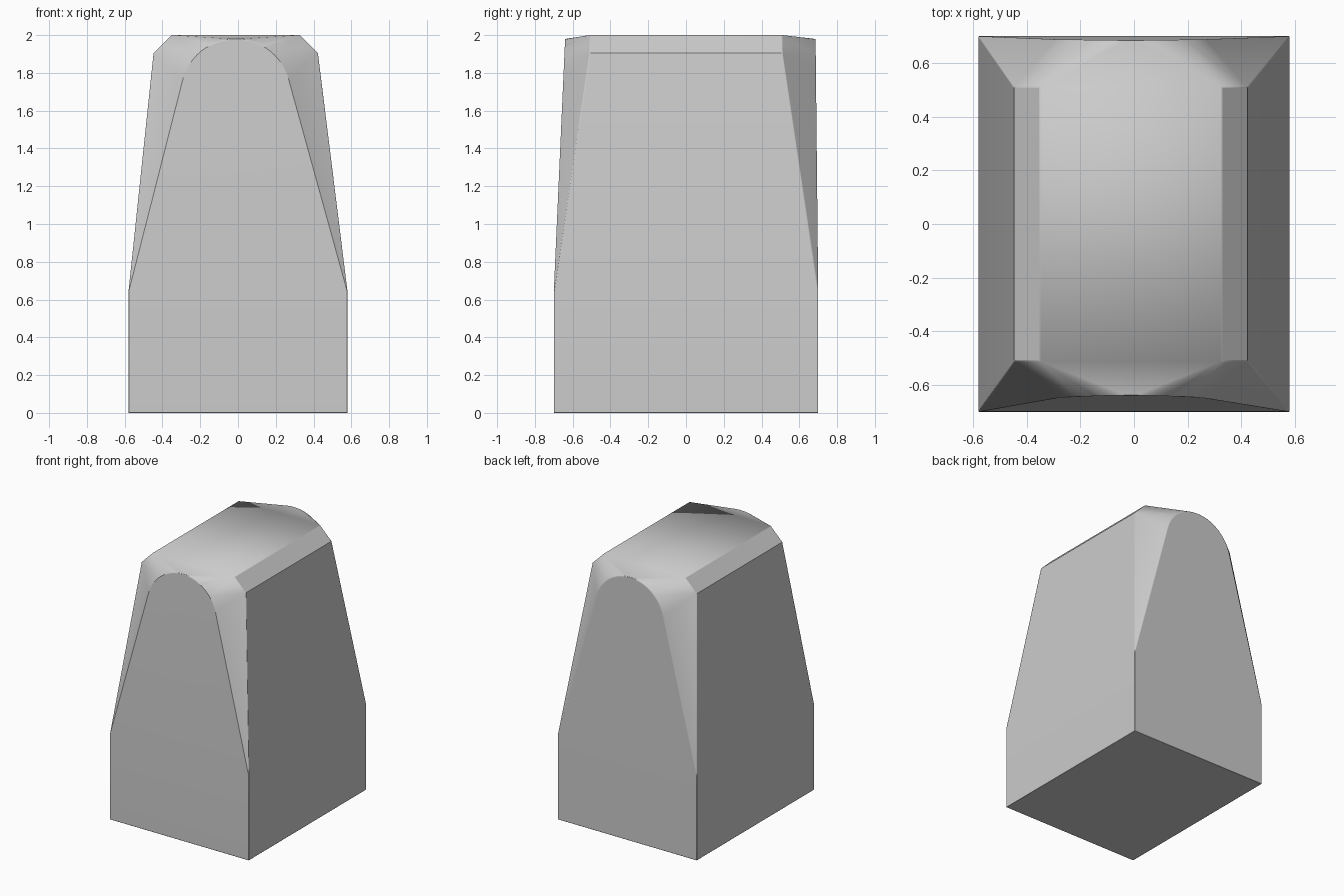
import bpy
import bmesh
from math import sin, cos, radians

cube = bpy.data.objects.get("Cube")
if cube:
    bpy.data.objects.remove(cube)

# Main dimensions
HALF_W, HALF_D, BELT = 0.58, 0.70, 0.64
CREST_Y, SHIFT = 0.51, -0.012
ARCH_R, ARCH_Z = 0.29, 1.69


def arch(y_top):
    """Round-topped end face, leaning in from the belt to y_top."""
    side = 1 if y_top > 0 else -1
    points = []
    for angle in range(15, 166, 6):
        a = radians(angle)
        z = ARCH_Z + ARCH_R * sin(a)
        t = (z - BELT) / (ARCH_Z + ARCH_R - BELT)
        y = side * HALF_D * (1 - t) + y_top * t
        points.append((SHIFT + ARCH_R * cos(a), y, z))
    return points


# Straight lower block, chamfered crest and the two arched ends
points = arch(-0.64) + arch(0.686)
for sx in (-1, 1):
    for sy in (-1, 1):
        points += [(sx * HALF_W, sy * HALF_D, z) for z in (0, BELT)]
        points.append((SHIFT + sx * 0.435, sy * CREST_Y, 1.905))
        points.append((SHIFT + sx * 0.34, sy * CREST_Y, 2.0))

bm = bmesh.new()
for p in points:
    bm.verts.new(p)
bmesh.ops.convex_hull(bm, input=bm.verts)
bmesh.ops.dissolve_limit(bm, angle_limit=radians(0.5), verts=bm.verts, edges=bm.edges)
bmesh.ops.recalc_face_normals(bm, faces=bm.faces)
mesh = bpy.data.meshes.new("tapered_block")
bm.to_mesh(mesh)
bm.free()

block = bpy.data.objects.new("tapered_block", mesh)
bpy.context.collection.objects.link(block)

# Plain grey finish
grey = bpy.data.materials.new("light_grey")
grey.use_nodes = True
colour = (0.6, 0.6, 0.6, 1)
grey.diffuse_color = colour
grey.node_tree.nodes["Principled BSDF"].inputs["Base Color"].default_value = colour
mesh.materials.append(grey)

# Slightly softened edges
bevel = block.modifiers.new("soft_edges", "BEVEL")
bevel.width = 0.008
bevel.segments = 2
bevel.limit_method = "ANGLE"
bevel.angle_limit = radians(40)

bpy.ops.object.select_all(action="DESELECT")
block.select_set(True)
bpy.context.view_layer.objects.active = block
bpy.ops.object.shade_smooth_by_angle(angle=radians(25))
